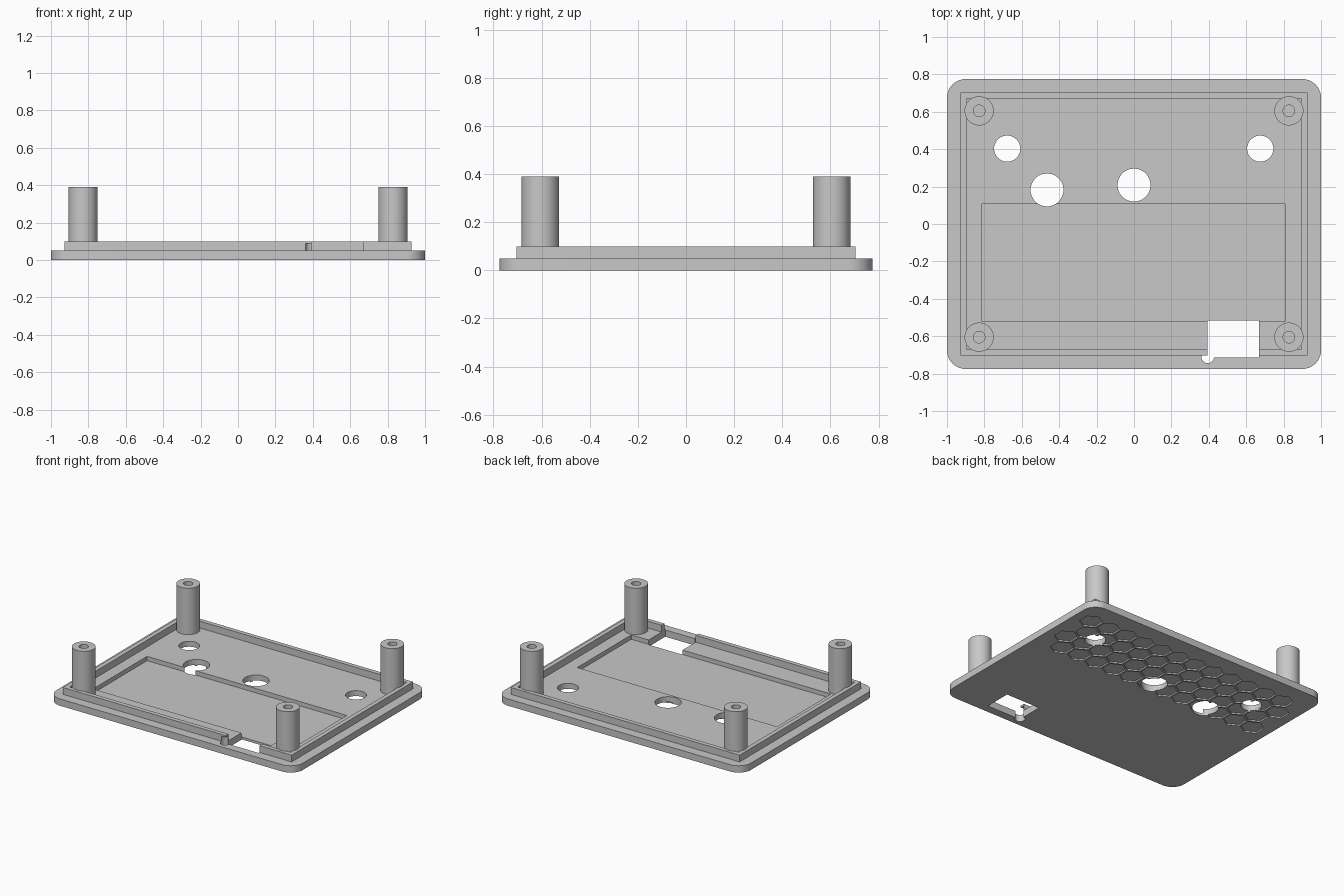
import bpy
import bmesh
from math import cos, sin, pi, radians

if "Cube" in bpy.data.objects:
    bpy.data.objects.remove(bpy.data.objects["Cube"], do_unlink=True)

# One plain grey for the whole case lid
grey = bpy.data.materials.new("light_grey")
grey.use_nodes = True
GREY = (0.58, 0.58, 0.58, 1)
grey.diffuse_color = GREY
shader = grey.node_tree.nodes["Principled BSDF"]
shader.inputs["Base Color"].default_value = GREY
shader.inputs["Roughness"].default_value = 0.6


def circle(cx, cy, r, sides=48, turn=0.0):
    return [(cx + r * cos(turn + 2 * pi * i / sides),
             cy + r * sin(turn + 2 * pi * i / sides)) for i in range(sides)]


def rect(x0, x1, y0, y1):
    return [(x0, y0), (x1, y0), (x1, y1), (x0, y1)]


def rounded_rect(hx, hy, r, steps=10):
    pts = []
    for k, (sx, sy) in enumerate([(1, 1), (-1, 1), (-1, -1), (1, -1)]):
        for i in range(steps + 1):
            a = pi / 2 * (k + i / steps)
            pts.append((sx * (hx - r) + r * cos(a), sy * (hy - r) + r * sin(a)))
    return pts


def prisms(name, outlines, z0, z1):
    """Extrude one or more closed outlines from z0 to z1 as one object."""
    bm = bmesh.new()
    for outline in outlines:
        low = [bm.verts.new((x, y, z0)) for x, y in outline]
        high = [bm.verts.new((x, y, z1)) for x, y in outline]
        bm.faces.new(low[::-1])
        bm.faces.new(high)
        n = len(low)
        for i in range(n):
            j = (i + 1) % n
            bm.faces.new((low[i], low[j], high[j], high[i]))
    return finish(name, bm)


def finish(name, bm):
    bmesh.ops.recalc_face_normals(bm, faces=bm.faces)
    mesh = bpy.data.meshes.new(name)
    bm.to_mesh(mesh)
    bm.free()
    mesh.materials.append(grey)
    obj = bpy.data.objects.new(name, mesh)
    bpy.context.collection.objects.link(obj)
    return obj


def cut(obj, cutters):
    """Subtract every cutter and bake the result into the object."""
    for cutter in cutters:
        mod = obj.modifiers.new("cut", 'BOOLEAN')
        mod.operation = 'DIFFERENCE'
        mod.solver = 'EXACT'
        mod.object = cutter
    graph = bpy.context.evaluated_depsgraph_get()
    baked = bpy.data.meshes.new_from_object(obj.evaluated_get(graph))
    obj.modifiers.clear()
    obj.data = baked


def smooth(obj):
    bpy.ops.object.select_all(action='DESELECT')
    obj.select_set(True)
    bpy.context.view_layer.objects.active = obj
    bpy.ops.object.shade_smooth_by_angle(angle=radians(30))


PLATE_TOP, RIM_TOP, POST_TOP = 0.05, 0.10, 0.39

# Openings
round_holes = prisms("round_holes", [
    circle(-0.678, 0.403, 0.07), circle(0.675, 0.403, 0.07),
    circle(-0.465, 0.182, 0.088), circle(0, 0.208, 0.088)], -0.1, 0.2)
port_opening = prisms("port_opening", [rect(0.392, 0.668, -0.714, -0.516)], -0.1, 0.2)
cable_notch = prisms("cable_notch", [circle(0.394, -0.71, 0.034, 32)], -0.1, 0.087)
recess = prisms("recess_cutter", [rect(-0.812, 0.808, -0.52, 0.106)], 0.018, 0.2)

# Honeycomb pockets under the rear part of the plate
PITCH = 0.15
cells = []
for row in range(4):
    shift = PITCH / 4 if row % 2 else -PITCH / 4
    for col in range(12):
        x = (col - 5.5) * PITCH + shift
        y = 0.195 + row * PITCH * cos(pi / 6)
        cells.append(circle(x, y, 0.079, 6, pi / 6))
honeycomb = prisms("honeycomb_cutter", cells, -0.1, 0.01)

# Base plate with rounded corners
plate = prisms("base_plate", [rounded_rect(1, 0.775, 0.1)], 0, PLATE_TOP)
cut(plate, [recess, honeycomb, round_holes, port_opening, cable_notch])
smooth(plate)

# Raised rim that locates the lid in its case
rim = prisms("locating_rim", [rect(-0.928, 0.928, -0.704, 0.704)], PLATE_TOP, RIM_TOP)
rim_inside = prisms("rim_inside", [rect(-0.896, 0.896, -0.672, 0.672)], -0.1, 0.2)
cut(rim, [rim_inside, port_opening, cable_notch])
smooth(rim)

for helper in (round_holes, port_opening, cable_notch, recess, honeycomb, rim_inside):
    bpy.data.objects.remove(helper, do_unlink=True)


# Hollow screw posts in the four corners
def screw_post(name, cx, cy):
    profile = [(0.078, PLATE_TOP), (0.078, POST_TOP), (0.031, POST_TOP), (0.031, PLATE_TOP + 0.002)]
    bm = bmesh.new()
    rings = [[bm.verts.new((x, y, z)) for x, y in circle(cx, cy, r, 40)]
             for r, z in profile]
    for a, b in zip(rings, rings[1:]):
        for i in range(40):
            j = (i + 1) % 40
            bm.faces.new((a[i], a[j], b[j], b[i]))
    bm.faces.new(rings[0][::-1])
    bm.faces.new(rings[-1])
    smooth(finish(name, bm))


for side, sx in (("left", 1), ("right", -1)):
    for end, sy in (("front", -1), ("back", 1)):
        screw_post(f"{end}_{side}_screw_post", sx * 0.828, sy * 0.605)
